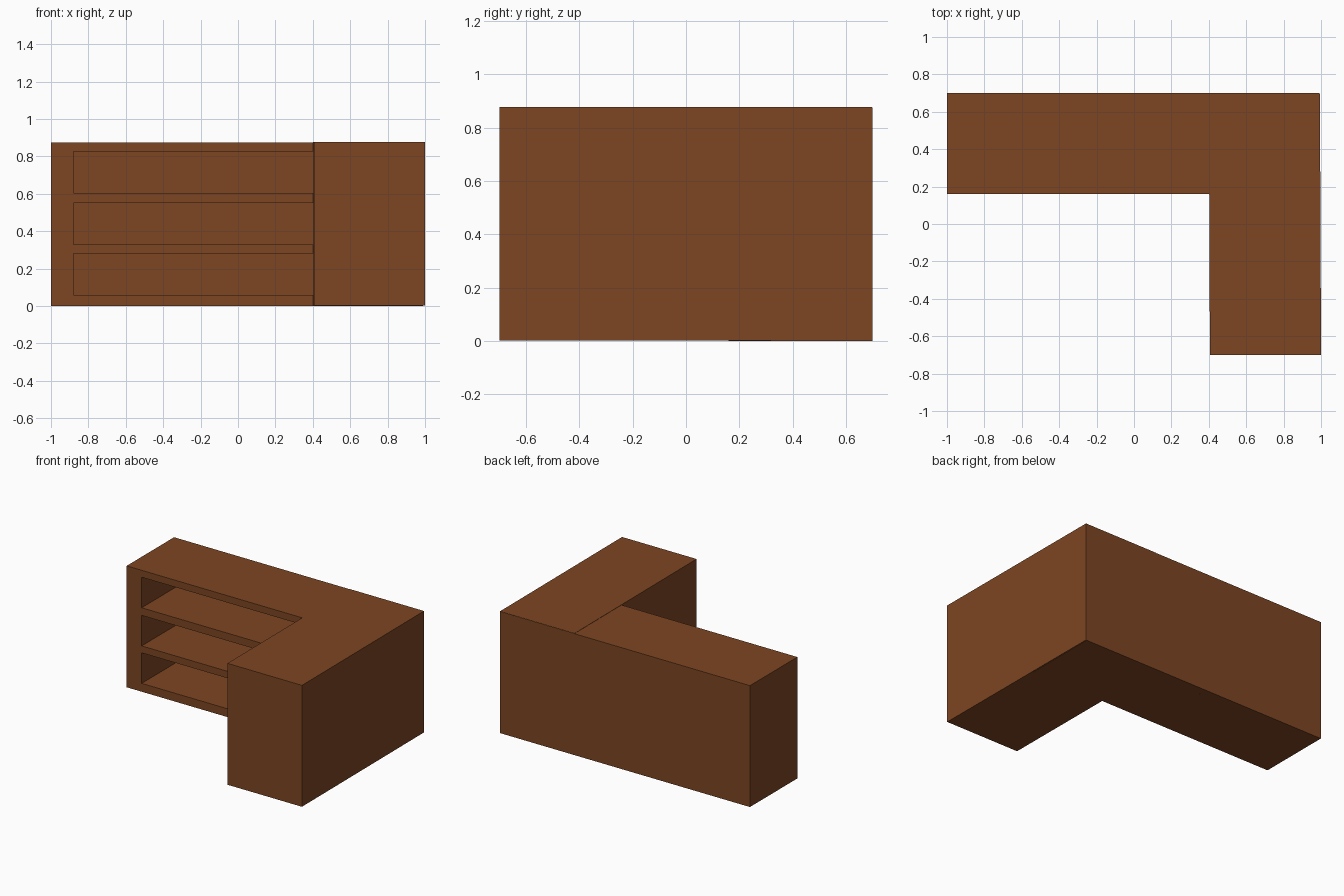
import bpy

if "Cube" in bpy.data.objects:
    bpy.data.objects.remove(bpy.data.objects["Cube"])

wood = bpy.data.materials.new("brown wood")
wood.diffuse_color = (0.205, 0.06, 0.016, 1)
wood.use_nodes = True
wood.node_tree.nodes["Principled BSDF"].inputs["Base Color"].default_value = wood.diffuse_color


def box(name, x, y, z):
    """Box from (min, max) ranges on each axis."""
    bpy.ops.mesh.primitive_cube_add(size=1)
    ob = bpy.context.object
    ob.name = name
    ob.location = [(a + b) / 2 for a, b in (x, y, z)]
    ob.scale = [b - a for a, b in (x, y, z)]
    bpy.ops.object.transform_apply(location=True, rotation=True, scale=True)
    ob.data.materials.append(wood)
    return ob


HEIGHT = 0.875
FRONT, BACK = 0.16, 0.70
LEFT, RIGHT = -1.0, 0.99
OPEN_L, OPEN_R = -0.88, 0.88
OPEN_BACK = 0.64

# shelf unit: side panels, back panel and horizontal boards
box("left_panel", (LEFT, OPEN_L), (FRONT, BACK), (0, HEIGHT))
box("right_panel", (OPEN_R, RIGHT), (FRONT, BACK), (0, HEIGHT))
box("back_panel", (OPEN_L, OPEN_R), (OPEN_BACK, BACK), (0, HEIGHT))
boards = [(0, 0.06), (0.28, 0.33), (0.55, 0.605), (0.825, HEIGHT)]
for i, z in enumerate(boards):
    box(f"shelf_board_{i + 1}", (OPEN_L, OPEN_R), (FRONT, OPEN_BACK), z)

# solid counter arm running to the front
arm = box("counter_arm", (0.406, 1.0), (-0.70, 0.699), (0.002, HEIGHT + 0.002))
# the arm narrows very slightly toward the back
for v in arm.data.vertices:
    if v.co.y > 0:
        v.co.x -= 0.006
